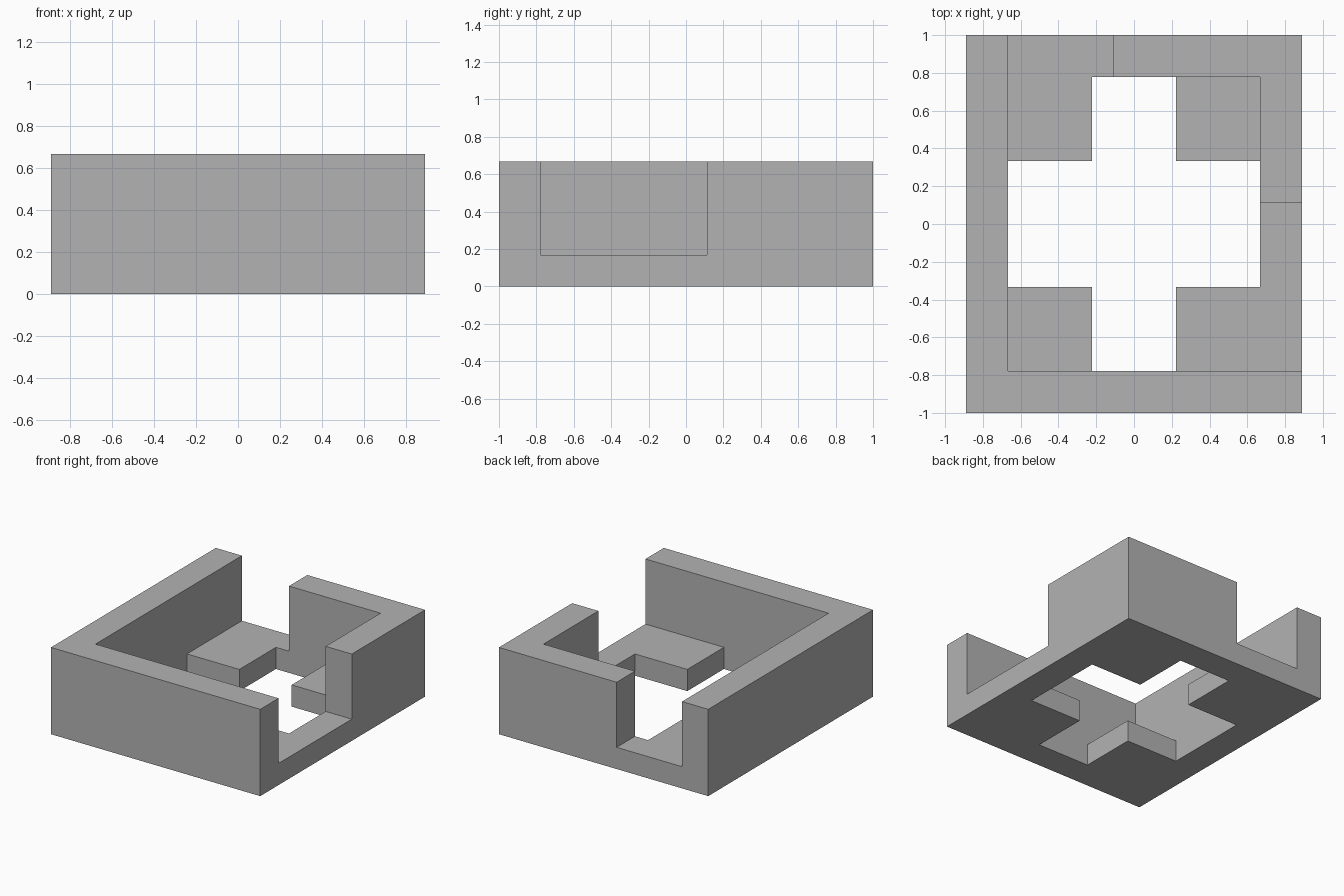
import bpy
import bmesh
from mathutils import Vector

cube = bpy.data.objects.get("Cube")
if cube:
    bpy.data.objects.remove(cube, do_unlink=True)

U = 1 / 9                      # module: the plan is 16 x 18 modules
FLOOR, TOP = 1.5, 6            # heights in modules

# Plain grey material
grey = bpy.data.materials.new("plain grey")
grey.use_nodes = True
colour = (0.45, 0.45, 0.45, 1)
grey.diffuse_color = colour
grey.node_tree.nodes["Principled BSDF"].inputs["Base Color"].default_value = colour


def solid(x, y, z):
    """True where the walled tray has material (module coordinates)."""
    inside = abs(x) < 6 and abs(y) < 7
    if z < FLOOR:              # floor with a cross-shaped hole
        cross = inside and (abs(x) < 2 or abs(y) < 3)
        return not cross
    side_gap = x > 6 and -7 < y < 1
    back_gap = y > 7 and -6 < x < -1
    return not (inside or side_gap or back_gap)


# Cut planes along each axis
cuts = ((-8, -6, -2, -1, 2, 6, 8),
        (-9, -7, -3, 1, 3, 7, 9),
        (0, FLOOR, TOP))
size = [len(c) - 1 for c in cuts]


def filled(cell):
    if any(i < 0 or i >= n for i, n in zip(cell, size)):
        return False
    return solid(*[(c[i] + c[i + 1]) / 2 for c, i in zip(cuts, cell)])


# Skin the filled blocks only where they meet open space
bm = bmesh.new()
cells = [(i, j, k) for i in range(size[0]) for j in range(size[1])
         for k in range(size[2]) if filled((i, j, k))]
for cell in cells:
    for axis in range(3):
        for step in (0, 1):
            beside = list(cell)
            beside[axis] += 2 * step - 1
            if filled(beside):
                continue
            a, b = (axis + 1) % 3, (axis + 2) % 3
            ring = []
            for da, db in ((0, 0), (1, 0), (1, 1), (0, 1)):
                corner = list(cell)
                corner[axis] += step
                corner[a] += da
                corner[b] += db
                ring.append(bm.verts.new(
                    Vector([c[n] * U for c, n in zip(cuts, corner)])))
            bm.faces.new(ring if step else ring[::-1])

# Weld and merge the flat areas
bmesh.ops.remove_doubles(bm, verts=bm.verts, dist=0.0001)
bmesh.ops.dissolve_limit(bm, angle_limit=0.01, verts=bm.verts, edges=bm.edges)
bmesh.ops.recalc_face_normals(bm, faces=bm.faces)

mesh = bpy.data.meshes.new("walled_tray")
bm.to_mesh(mesh)
bm.free()
mesh.materials.append(grey)
tray = bpy.data.objects.new("walled_tray", mesh)
bpy.context.collection.objects.link(tray)
